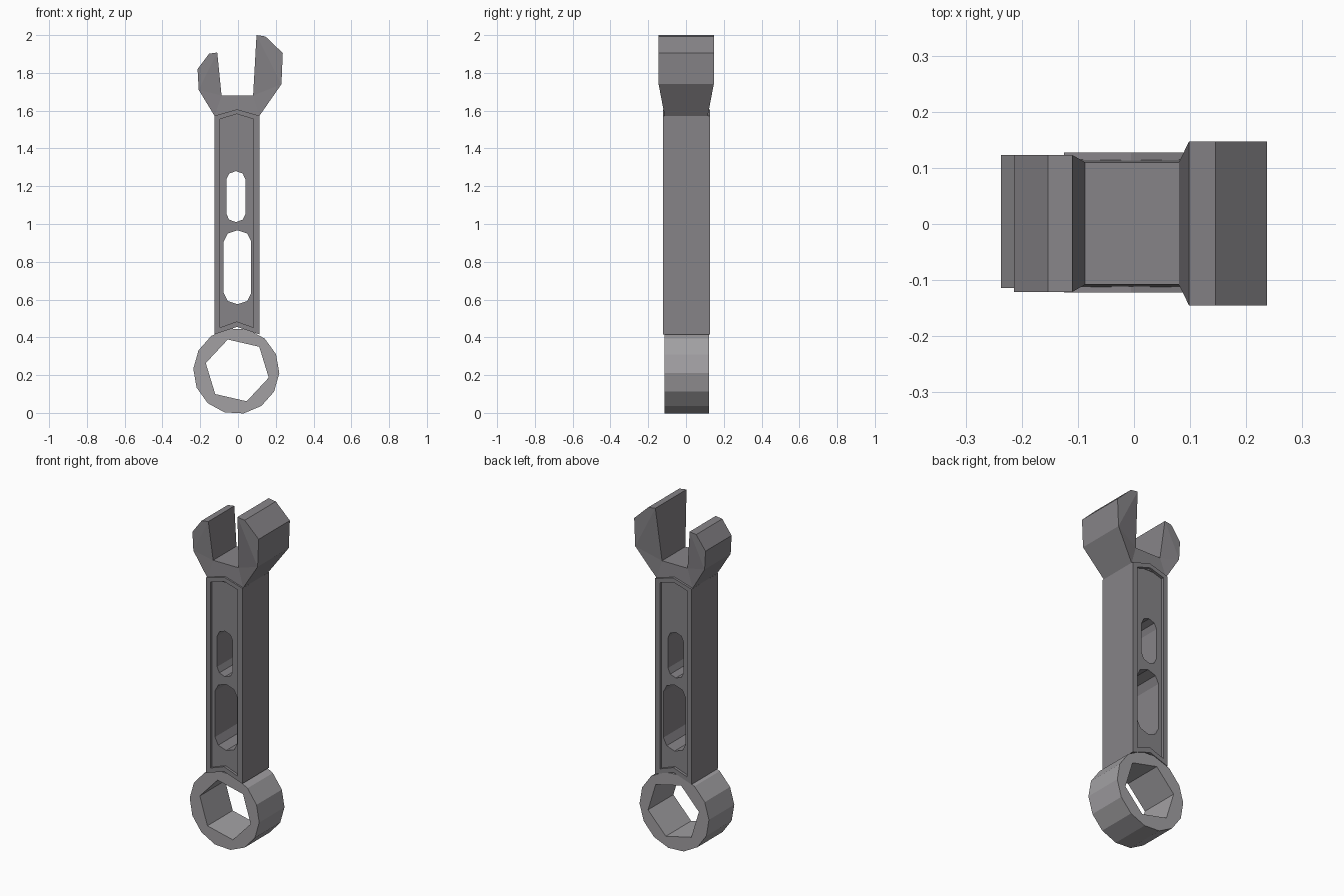
import bpy, bmesh
from math import sin, cos, pi, radians

if "Cube" in bpy.data.objects:
    bpy.data.objects.remove(bpy.data.objects["Cube"])


def material(name, color):
    mat = bpy.data.materials.new(name)
    mat.diffuse_color = (*color, 1)
    mat.use_nodes = True
    mat.node_tree.nodes["Principled BSDF"].inputs["Base Color"].default_value = mat.diffuse_color
    return mat


dark_steel = material("dark_steel", (0.24, 0.23, 0.245))
worn_steel = material("worn_steel", (0.36, 0.35, 0.365))


def make_object(name, bm, mat=None):
    bmesh.ops.recalc_face_normals(bm, faces=bm.faces)
    mesh = bpy.data.meshes.new(name)
    bm.to_mesh(mesh)
    bm.free()
    mesh.materials.append(mat or dark_steel)
    obj = bpy.data.objects.new(name, mesh)
    bpy.context.collection.objects.link(obj)
    return obj


def skin(bm, front, back):
    """Side walls between two matching outlines."""
    for i in range(len(front)):
        j = (i + 1) % len(front)
        bm.faces.new((front[i], back[i], back[j], front[j]))


def prism(name, profile, y0, y1, mat=None):
    """Extrude an x-z outline from y0 to y1."""
    bm = bmesh.new()
    front = [bm.verts.new((x, y0, z)) for x, z in profile]
    back = [bm.verts.new((x, y1, z)) for x, z in profile]
    bm.faces.new(front)
    bm.faces.new(back[::-1])
    skin(bm, front, back)
    return make_object(name, bm, mat)


def ngon(cx, cz, r, n, start):
    return [(cx + r * cos(start + 2 * pi * i / n), cz + r * sin(start + 2 * pi * i / n))
            for i in range(n)]


def slot(x0, x1, z0, z1, end):
    """Long hole outline with four-sided rounded ends."""
    cx, r = (x0 + x1) / 2, (x1 - x0) / 2
    top = [(cx + r * cos(i * pi / 4), z1 - end + end * sin(i * pi / 4)) for i in range(5)]
    low = [(cx - r * cos(i * pi / 4), z0 + end - end * sin(i * pi / 4)) for i in range(5)]
    return top + low


def chevron(x0, x1, z0, z0_mid, z1, z1_mid):
    xm = (x0 + x1) / 2
    return [(x0, z0), (xm, z0_mid), (x1, z0), (x1, z1), (xm, z1_mid), (x0, z1)]


def cut(obj, cutter):
    mod = obj.modifiers.new("cut", "BOOLEAN")
    mod.operation, mod.solver, mod.object = "DIFFERENCE", "EXACT", cutter
    cutter.hide_render = True
    bpy.context.view_layer.objects.active = obj
    bpy.ops.object.modifier_apply(modifier=mod.name)
    bpy.data.objects.remove(cutter)


# Ring end with hexagonal hole
ring = prism("ring_end", ngon(-0.009, 0.222, 0.228, 14, radians(-3)), -0.114, 0.123, worn_steel)
cut(ring, prism("hex_cutter", ngon(-0.004, 0.225, 0.171, 6, radians(-13)), -0.3, 0.3, worn_steel))

# Handle with recessed panels front and back, and two through slots
handle = prism("handle", chevron(-0.125, 0.114, 0.415, 0.455, 1.573, 1.607), -0.122, 0.127)
panel = chevron(-0.096, 0.083, 0.452, 0.484, 1.555, 1.582)
cut(handle, prism("front_panel_cutter", panel, -0.3, -0.107))
cut(handle, prism("back_panel_cutter", panel, 0.111, 0.3))
cut(handle, prism("upper_slot_cutter", slot(-0.062, 0.04, 1.01, 1.28, 0.045), -0.3, 0.3))
cut(handle, prism("lower_slot_cutter", slot(-0.076, 0.07, 0.575, 0.967, 0.06), -0.3, 0.3))

# Open jaw: outline points as x, z, half thickness; its foot sinks into the handle
outline = [(-0.124, 1.572, 0.114), (-0.208, 1.71, 0.122), (-0.214, 1.82, 0.122),
           (-0.153, 1.902, 0.122), (-0.110, 1.908, 0.122), (-0.087, 1.68, 0.109),
           (0.08, 1.68, 0.109), (0.098, 2.0, 0.146), (0.145, 1.993, 0.146),
           (0.237, 1.905, 0.146), (0.23, 1.74, 0.146), (0.113, 1.572, 0.114)]
facets = [(1, 2, 3, 4), (1, 4, 5), (0, 1, 5), (0, 5, 6, 11), (6, 10, 11),
          (6, 7, 10), (7, 8, 9, 10)]
bm = bmesh.new()
front = [bm.verts.new((x, 0.001 - y, z)) for x, z, y in outline]
back = [bm.verts.new((x, 0.001 + y, z)) for x, z, y in outline]
for f in facets:
    bm.faces.new([front[i] for i in f])
    bm.faces.new([back[i] for i in reversed(f)])
skin(bm, front, back)
make_object("open_jaw", bm)
